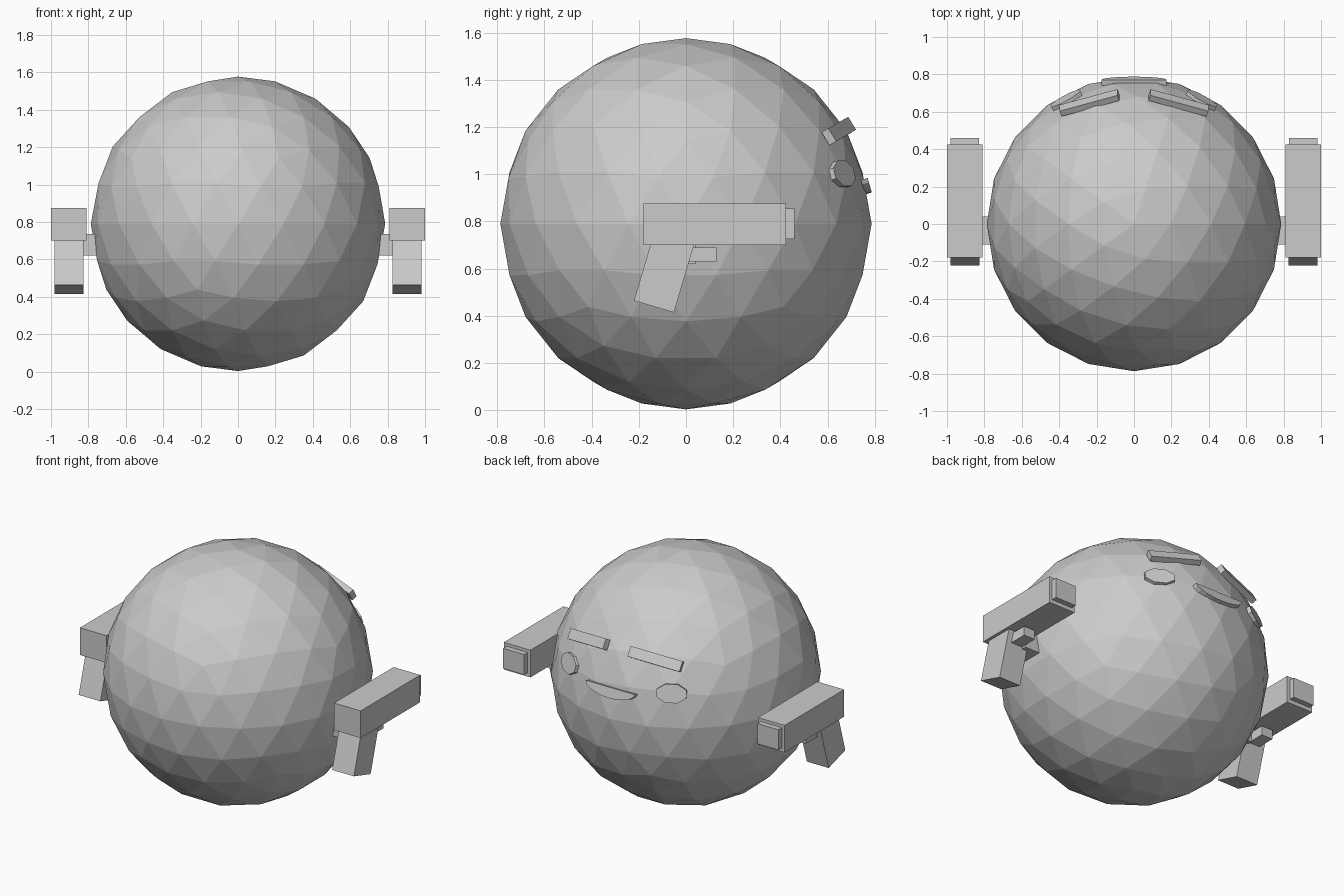
import bpy, math
from mathutils import Vector, Matrix

if "Cube" in bpy.data.objects:
    bpy.data.objects.remove(bpy.data.objects["Cube"])

grey = bpy.data.materials.new("plain grey")
grey.diffuse_color = (0.6, 0.6, 0.6, 1)
grey.use_nodes = True
grey.node_tree.nodes["Principled BSDF"].inputs["Base Color"].default_value = grey.diffuse_color
CENTRE = Vector((0, 0, 0.79))


def make(name, verts, faces, matrix=Matrix()):
    mesh = bpy.data.meshes.new(name)
    mesh.from_pydata([matrix @ Vector(v) for v in verts], [], faces)
    mesh.materials.append(grey)
    ob = bpy.data.objects.new(name, mesh)
    bpy.context.collection.objects.link(ob)
    return ob


def prism(name, outline, thick, matrix):
    # flat outline in local XY, extruded both ways along local Z
    n = len(outline)
    verts = [(x, y, s * thick / 2) for s in (-1, 1) for x, y in outline]
    faces = [tuple(reversed(range(n))), tuple(range(n, 2 * n))]
    faces += [(i, (i + 1) % n, n + (i + 1) % n, n + i) for i in range(n)]
    return make(name, verts, faces, matrix)


def rect(w, h):
    return [(-w / 2, -h / 2), (w / 2, -h / 2), (w / 2, h / 2), (-w / 2, h / 2)]


def block(name, x, y, z, tilt=0):
    # box given by its x, y, z ranges, tilted about its own x axis
    mid = [(a + b) / 2 for a, b in (x, y, z)]
    m = Matrix.Translation(mid) @ Matrix.Rotation(tilt, 4, 'X')
    return prism(name, rect(x[1] - x[0], y[1] - y[0]), z[1] - z[0], m)


def plate_frame(pos, normal, up):
    # local Z = normal, local Y = up as near as possible
    n = Vector(normal).normalized()
    x = Vector(up).cross(n).normalized()
    m = Matrix((x, n.cross(x), n)).transposed().to_4x4()
    return Matrix.Translation(pos) @ m


# Round faceted body
bpy.ops.mesh.primitive_ico_sphere_add(subdivisions=3, radius=0.787, location=CENTRE)
body = bpy.context.object
body.name = "body"
body.data.materials.append(grey)

for s, side in ((1, "right"), (-1, "left")):
    def span(a, b):
        return tuple(sorted((s * a, s * b)))

    # Arm stub and blaster
    block(side + "_arm", span(0.70, 0.86), (-0.11, 0.04), (0.62, 0.735))
    block(side + "_barrel", span(0.81, 1.0), (-0.18, 0.425), (0.70, 0.875))
    block(side + "_muzzle", span(0.83, 0.98), (0.40, 0.46), (0.725, 0.855))
    block(side + "_trigger", span(0.865, 0.945), (-0.02, 0.13), (0.63, 0.69))
    block(side + "_grip", span(0.825, 0.98), (-0.1775, -0.0005), (0.432, 0.762),
          -math.radians(16.5))

    # Eyebrow
    p = Vector((s * 0.238, 0.648, 1.183))
    prism(side + "_eyebrow", rect(0.325, 0.064), 0.035,
          plate_frame(p, p - CENTRE, (0, -0.5, 0.866)))

    # Eye
    p = Vector((s * 0.36, 0.66, 1.0))
    ring = [math.radians(22.5 + 45 * i) for i in range(8)]
    prism(side + "_eye", [(0.095 * math.cos(a), 0.06 * math.sin(a)) for a in ring], 0.03,
          plate_frame(p, p - CENTRE, (0, 0, 1)))

# Smiling mouth, a half oval
arc = [math.pi * (1 + i / 10) for i in range(11)]
prism("mouth", [(0.175 * math.cos(a), 0.064 * math.sin(a)) for a in arc], 0.03,
      plate_frame((0, 0.756, 0.98), (0, 0.96, 0.27), (0, 0, 1)))
